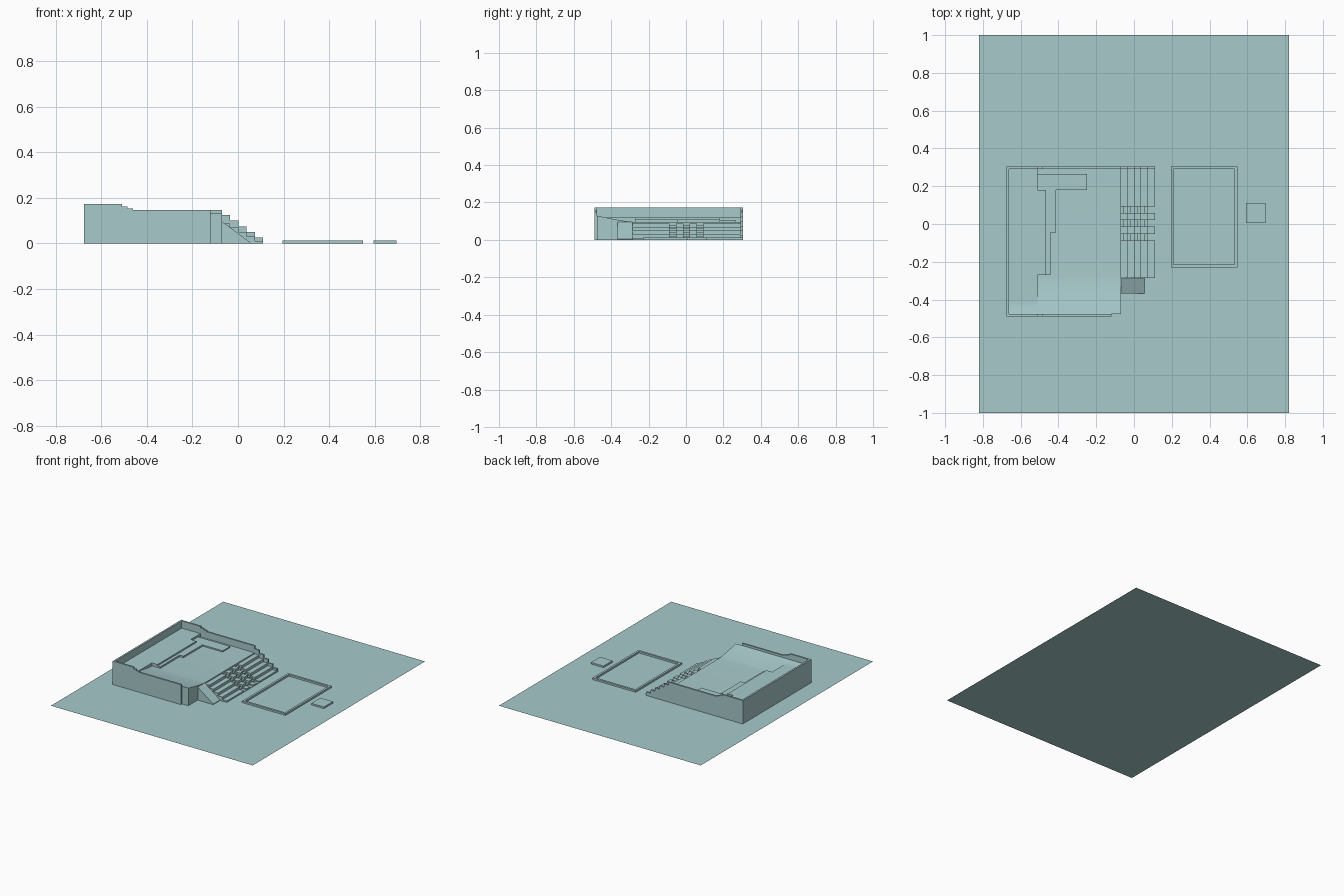
import bpy, bmesh, math

if "Cube" in bpy.data.objects:
    bpy.data.objects.remove(bpy.data.objects["Cube"])

mat = bpy.data.materials.new("pale_teal")
mat.diffuse_color = (0.39, 0.59, 0.60, 1)
mat.use_nodes = True
mat.node_tree.nodes["Principled BSDF"].inputs["Base Color"].default_value = mat.diffuse_color


def finish(name, bm):
    bmesh.ops.recalc_face_normals(bm, faces=bm.faces)
    me = bpy.data.meshes.new(name)
    bm.to_mesh(me)
    bm.free()
    me.materials.append(mat)
    ob = bpy.data.objects.new(name, me)
    bpy.context.collection.objects.link(ob)
    return ob


def prism(name, pts, axis, a, b):
    """Extrude a closed profile along axis from a to b ('x': pts are y,z; 'y': x,z; 'z': x,y)."""
    place = {'x': lambda p, t: (t, p[0], p[1]),
             'y': lambda p, t: (p[0], t, p[1]),
             'z': lambda p, t: (p[0], p[1], t)}[axis]
    bm = bmesh.new()
    lo = [bm.verts.new(place(p, a)) for p in pts]
    hi = [bm.verts.new(place(p, b)) for p in pts]
    bm.faces.new(lo)
    bm.faces.new(hi)
    n = len(pts)
    for i in range(n):
        j = (i + 1) % n
        bm.faces.new((lo[i], lo[j], hi[j], hi[i]))
    return finish(name, bm)


def box(name, x0, x1, y0, y1, z0, z1):
    return prism(name, [(x0, y0), (x1, y0), (x1, y1), (x0, y1)], 'z', z0, z1)


def smooth(ob):
    bpy.context.view_layer.objects.active = ob
    ob.select_set(True)
    bpy.ops.object.shade_smooth_by_angle(angle=math.radians(30))
    ob.select_set(False)


# ground sheet
bm = bmesh.new()
bm.faces.new([bm.verts.new(p) for p in
              ((-0.82, -1, 0), (0.82, -1, 0), (0.82, 1, 0), (-0.82, 1, 0))])
finish("ground_sheet", bm)

FLOOR, TERRACE = 0.096, 0.119
YF, YB = -0.477, 0.292          # inner faces of front and back walls


def bank(y):
    """Floor height: flat, then easing upwards towards the front wall."""
    t = max(0.0, min(1.0, (-0.28 - y) / 0.197))
    return FLOOR + 0.034 * t ** 1.3


# raised floor and upper terrace, both following the curved bank
ys = [YB] + [-0.28 + (YF + 0.28) * i / 10 for i in range(11)]
smooth(prism("raised_floor", [(YF, 0), (YB, 0)] + [(y, bank(y)) for y in ys],
             'x', -0.51, -0.07))
smooth(prism("upper_terrace", [(YF, 0), (YB, 0)] + [(y, max(TERRACE, bank(y))) for y in ys],
             'x', -0.662, -0.51))

# low steps in front of the terrace, and the side landing
box("terrace_step_narrow", -0.51, -0.443, -0.27, -0.045, FLOOR - 0.01, 0.108)
box("terrace_step_wide", -0.51, -0.412, -0.045, 0.18, FLOOR - 0.01, 0.108)
box("terrace_step_upper", -0.51, -0.465, -0.27, 0.18, FLOOR - 0.01, TERRACE)
box("side_landing", -0.51, -0.25, 0.18, 0.266, FLOOR - 0.01, 0.105)

# perimeter walls with stepped tops
head = [(-0.675, 0), (-0.675, 0.172), (-0.508, 0.172), (-0.508, 0.161),
        (-0.485, 0.161), (-0.485, 0.153), (-0.46, 0.153), (-0.46, 0.146)]
prism("front_wall", head + [(-0.12, 0.146), (-0.12, 0)], 'y', -0.49, YF)
box("left_wall", -0.675, -0.662, YF, YB, 0, 0.172)
tail = [(-0.07, 0.146)]
for i in range(5):
    z = 0.124 - 0.0245 * i
    tail += [(-0.07 + 0.036 * i, z), (-0.07 + 0.036 * (i + 1), z)]
prism("back_wall", head + tail + [(0.11, 0)], 'y', YB, 0.305)

# broad stair: seat blocks with three aisles of half steps
RUN, RISE = 0.036, 0.0192
stair = [(-0.07, 0)]
for i in range(5):
    z = FLOOR - RISE * i - 0.008
    stair += [(-0.07 + RUN * i, z), (-0.07 + RUN * (i + 1), z)]
stair.append((0.11, 0))
half = [(-0.07, 0)]
for i in range(10):
    z = FLOOR - RISE * i / 2 - 0.017
    half += [(-0.07 + RUN * i / 2, max(z, 0.003)),
             (-0.07 + RUN * (i + 1) / 2, max(z, 0.003))]
half.append((0.11, 0))
cuts = [-0.287, -0.088, -0.053, -0.014, 0.02, 0.058, 0.092, YB]
for i, (a, b) in enumerate(zip(cuts, cuts[1:])):
    if i % 2:
        prism("aisle_steps", half, 'y', a, b)
    else:
        prism("stair_seats", stair, 'y', a, b)

# ramp beside the stair
prism("side_ramp", [(-0.07, 0), (-0.07, FLOOR), (0.055, 0.004), (0.055, 0)],
      'y', -0.367, -0.287)

# pool rim: four bars
X0, X1, P0, P1, W, H = 0.195, 0.547, -0.23, 0.305, 0.015, 0.013
box("rim_front", X0, X1, P0, P0 + W, 0, H)
box("rim_back", X0, X1, P1 - W, P1, 0, H)
box("rim_left", X0, X0 + W, P0 + W, P1 - W, 0, H)
box("rim_right", X1 - W, X1, P0 + W, P1 - W, 0, H)

# small square plinth
box("small_plinth", 0.593, 0.695, 0.005, 0.11, 0, 0.012)
